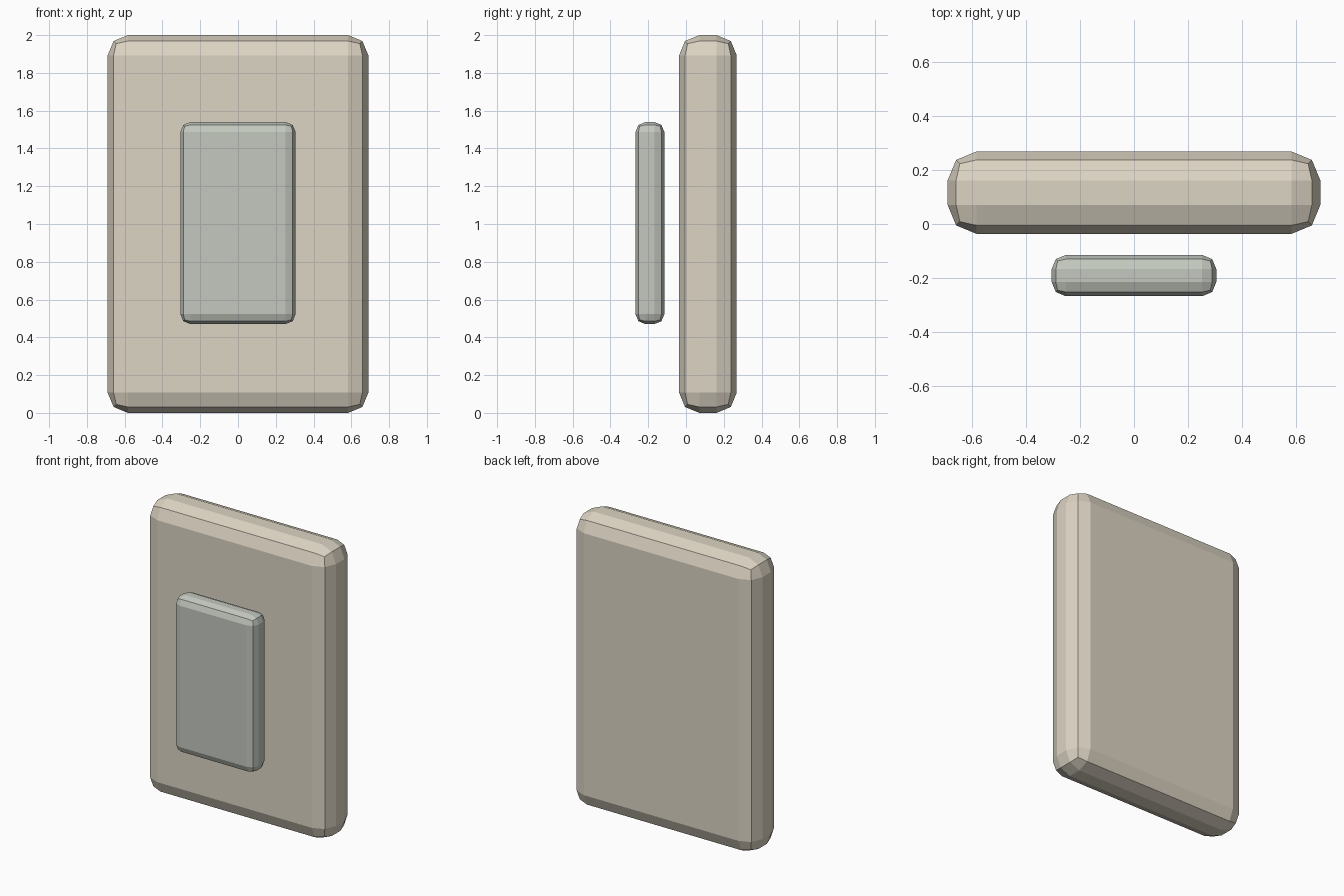
import bpy

if "Cube" in bpy.data.objects:
    bpy.data.objects.remove(bpy.data.objects["Cube"])


def material(name, color):
    mat = bpy.data.materials.new(name)
    mat.diffuse_color = (*color, 1)
    mat.use_nodes = True
    mat.node_tree.nodes["Principled BSDF"].inputs["Base Color"].default_value = mat.diffuse_color
    return mat


def rounded_slab(name, center, size, bevel, mat):
    bpy.ops.mesh.primitive_cube_add(size=1, location=center)
    obj = bpy.context.object
    obj.name = name
    obj.scale = size
    bpy.ops.object.transform_apply(location=False, rotation=False, scale=True)
    mod = obj.modifiers.new("Bevel", 'BEVEL')
    mod.width = bevel
    mod.segments = 2
    obj.data.materials.append(mat)
    return obj


# Wall plate
rounded_slab("wall_plate", (0, 0.116, 1), (1.38, 0.305, 2), 0.107,
             material("warm_beige", (0.72, 0.66, 0.55)))

# Rocker button floating in front of the plate
rounded_slab("rocker_button", (0, -0.191, 1.005), (0.61, 0.153, 1.07), 0.053,
             material("grey_green", (0.55, 0.58, 0.52)))
